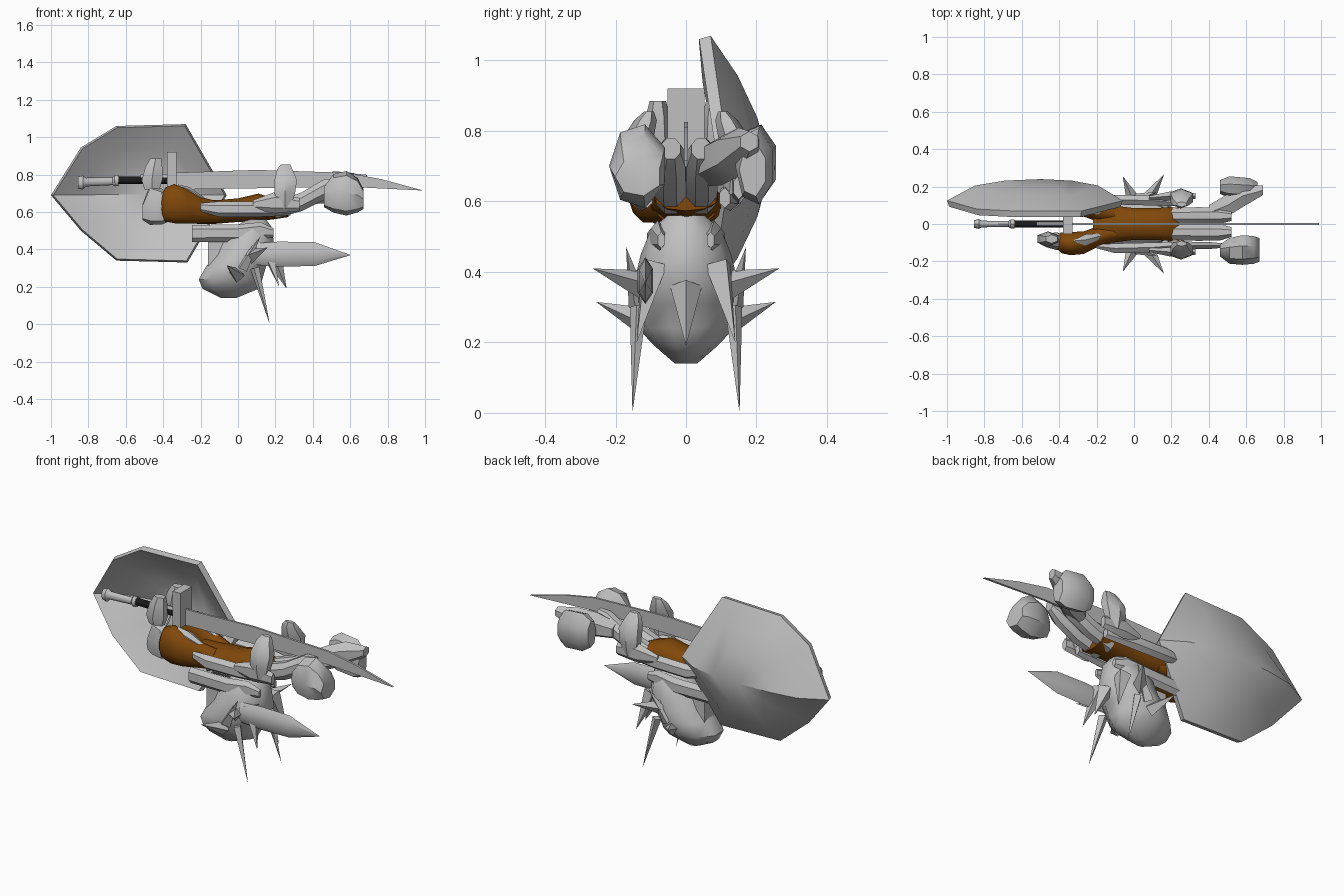
import bpy, bmesh, math
from mathutils import Vector

if "Cube" in bpy.data.objects:
    bpy.data.objects.remove(bpy.data.objects["Cube"])


def material(name, rgb):
    m = bpy.data.materials.new(name)
    m.diffuse_color = (*rgb, 1)
    m.use_nodes = True
    m.node_tree.nodes["Principled BSDF"].inputs["Base Color"].default_value = m.diffuse_color
    return m


STEEL = material("grey steel", (0.53, 0.53, 0.53))
LEATHER = material("brown leather", (0.22, 0.065, 0.003))
GRIP = material("black grip", (0.01, 0.01, 0.01))


def finish(name, bm, mat, mirror=False, angle=38):
    bmesh.ops.recalc_face_normals(bm, faces=bm.faces)
    me = bpy.data.meshes.new(name)
    bm.to_mesh(me)
    bm.free()
    for p in me.polygons:
        p.use_smooth = True
    me.set_sharp_from_angle(angle=math.radians(angle))
    me.materials.append(mat)
    ob = bpy.data.objects.new(name, me)
    bpy.context.collection.objects.link(ob)
    if mirror:
        mod = ob.modifiers.new("mirror", 'MIRROR')
        mod.use_axis = (False, True, False)
        mod.use_mirror_merge = False
    return ob


def bridge(bm, loops):
    for a, b in zip(loops, loops[1:]):
        n = len(a)
        for i in range(n):
            j = (i + 1) % n
            bm.faces.new((a[i], a[j], b[j], b[i]))


def loft(name, rings, mat=STEEL, n=8, axis='x', mirror=False, angle=38):
    """rings: (x, y, z, half size a, half size b), sections across the axis"""
    bm = bmesh.new()
    loops = []
    for x, y, z, a, b in rings:
        loop = []
        for i in range(n):
            t = math.tau * (i + 0.5) / n
            k = 1 / math.cos(math.pi / n)
            u, v = a * k * math.cos(t), b * k * math.sin(t)
            loop.append(bm.verts.new((x, y + u, z + v) if axis == 'x' else (x + u, y + v, z)))
        loops.append(loop)
    bridge(bm, loops)
    bm.faces.new(loops[0])
    bm.faces.new(loops[-1])
    return finish(name, bm, mat, mirror, angle)


def spike(name, base, tip, r, n=4, mirror=False):
    bm = bmesh.new()
    base, tip = Vector(base), Vector(tip)
    d = (tip - base)
    bmesh.ops.create_cone(bm, cap_ends=True, segments=n, radius1=r, radius2=0, depth=d.length)
    q = d.to_track_quat('Z', 'Y')
    for v in bm.verts:
        v.co = q @ v.co + (base + tip) / 2
    return finish(name, bm, STEEL, mirror)


def plate(name, outline, half, y=0.0):
    """flat outline in xz, given a thickness in y"""
    bm = bmesh.new()
    bridge(bm, [[bm.verts.new((x, y + s, z)) for x, z in outline] for s in (-half, half)])
    bm.verts.ensure_lookup_table()
    n = len(outline)
    bm.faces.new(bm.verts[:n])
    bm.faces.new(bm.verts[n:])
    return finish(name, bm, STEEL, angle=20)


# shield: domed, pointed at both ends, shallow towards its corners
rim = [(-1, .69), (-.84, .945), (-.65, 1.06), (-.28, 1.07),
       (-.06, .69), (-.27, .33), (-.65, .34), (-.84, .5)]
rim_y = [.125, .08, .07, .07, .125, .07, .07, .08]
bm = bmesh.new()
cx, cz = -.5, .695
sheets = []
for inset, off in ((1, 0), (.975, .033)):
    loops = []
    for s, corner, tip in ((1, 0, 0), (.7, .45, .7), (.38, .78, .93)):
        loop = []
        for i, ((x, z), y) in enumerate(zip(rim, rim_y)):
            mix = tip if i in (0, 4) else corner
            loop.append(bm.verts.new((cx + (x - cx) * s * inset, y + (.24 - y) * mix - off,
                                      cz + (z - cz) * s * inset)))
        loops.append(loop)
    bridge(bm, loops)
    c = bm.verts.new((cx, .24 - off, cz))
    for i in range(8):
        bm.faces.new((loops[-1][i], loops[-1][(i + 1) % 8], c))
    sheets.append(loops[0])
bridge(bm, sheets)
finish("shield", bm, STEEL, angle=30)

# sword
plate("sword_blade", [(-.34, .72), (.58, .735), (.99, .715), (.77, .775),
                      (.58, .81), (.1, .825), (-.34, .81)], .006)
plate("sword_guard", [(-.38, .72), (-.33, .72), (-.33, .92), (-.38, .92)], .053)
loft("sword_grip", [(-.65, 0, .77, .019, .019), (-.37, 0, .77, .019, .019)], GRIP, 10)
loft("sword_grip_collar", [(-.52, 0, .78, .012, .021), (-.38, 0, .78, .012, .021)], STEEL, 8)
loft("sword_pommel", [(-.855, 0, .757, .02, .03), (-.83, 0, .757, .026, .036),
                      (-.815, 0, .76, .018, .022), (-.67, 0, .765, .015, .02),
                      (-.66, 0, .767, .024, .028), (-.64, 0, .768, .024, .028)], STEEL, 10)

# leather tunic: waist plus two shoulder lobes
loft("tunic_waist", [(-.22, 0, .60, .08, .06), (-.12, 0, .60, .10, .06), (0, 0, .61, .085, .06),
                     (.11, 0, .625, .085, .07), (.2, 0, .615, .09, .05), (.27, 0, .605, .085, .03)],
     LEATHER, 10, angle=60)
loft("tunic_shoulder", [(-.41, -.10, .63, .035, .05), (-.39, -.10, .64, .055, .09),
                        (-.34, -.105, .645, .062, .105), (-.27, -.10, .63, .06, .09),
                        (-.2, -.07, .61, .055, .07), (-.1, -.05, .60, .04, .055)],
     LEATHER, 12, mirror=True, angle=60)
loft("shoulder_scale", [(-.32, -.09, .735, .005, .01), (-.26, -.085, .705, .03, .025),
                        (-.16, -.06, .65, .012, .012)], STEEL, 6, mirror=True)

# side plates and lower guards
loft("side_plate", [(-.2, -.12, .625, .01, .02), (-.1, -.13, .615, .026, .036),
                    (.1, -.125, .615, .026, .036), (.28, -.11, .61, .015, .025)],
     STEEL, 6, mirror=True)
loft("lower_guard", [(-.245, -.08, .485, .02, .04), (0, -.085, .487, .025, .04),
                     (.12, -.08, .50, .02, .04), (.19, -.07, .49, .01, .02)],
     STEEL, 6, mirror=True)

# shoulder pads and knee pads
loft("shoulder_cuff", [(-.51, -.08, .60, .02, .04), (-.47, -.085, .64, .035, .10),
                       (-.41, -.09, .63, .045, .09), (-.38, -.09, .62, .03, .07)],
     STEEL, 7, mirror=True)
loft("shoulder_tip", [(-.46, -.08, .72, .04, .025), (-.46, -.08, .77, .055, .035),
                      (-.45, -.08, .84, .045, .03), (-.44, -.08, .885, .03, .02)],
     STEEL, 6, axis='z', mirror=True)
loft("knee_pad", [(.25, -.14, .62, .03, .03), (.25, -.15, .70, .055, .035),
                  (.255, -.14, .77, .06, .04), (.25, -.115, .83, .04, .028),
                  (.255, -.105, .855, .025, .012)], STEEL, 6, axis='z', mirror=True)
loft("thigh_plate", [(.08, -.14, .64, .01, .02), (.2, -.15, .65, .025, .05),
                     (.33, -.15, .64, .015, .03)], STEEL, 6, mirror=True)

# leg flaps rising to the boots
loft("leg_flap", [(.2, -.043, .61, .042, .045), (.34, -.045, .655, .045, .05),
                  (.46, -.045, .72, .043, .055), (.52, -.043, .75, .027, .03)],
     STEEL, 8, mirror=True)
loft("back_shin", [(.40, .06, .69, .04, .04), (.5, .10, .715, .06, .06),
                   (.58, .15, .74, .06, .06), (.69, .18, .77, .025, .025)], STEEL, 6)
loft("front_boot", [(.46, -.14, .68, .03, .05), (.51, -.14, .70, .065, .095),
                    (.58, -.135, .70, .075, .11), (.64, -.135, .69, .07, .085),
                    (.67, -.135, .67, .06, .05)], STEEL, 7)
loft("back_boot", [(.46, .2, .71, .035, .07), (.51, .2, .71, .055, .10),
                   (.62, .195, .70, .05, .10), (.66, .19, .69, .035, .07)], STEEL, 7)

# helmet hanging below
loft("helmet", [(-.05, 0, .14, .04, .03), (-.04, 0, .19, .15, .085), (-.04, 0, .24, .17, .13),
                (-.01, 0, .31, .16, .145), (.04, 0, .37, .16, .14), (.05, 0, .45, .14, .122),
                (.08, 0, .52, .10, .095), (.1, 0, .56, .05, .05)],
     STEEL, 10, axis='z', angle=45)
plate("helmet_cheek", [(-.16, .31), (-.06, .31), (-.06, .44), (-.16, .44)], .06)
spike("nose_guard", (.19, 0, .36), (.26, 0, .19), .045)
spike("cheek_spike", (.15, -.09, .42), (.22, -.14, .2), .045, mirror=True)

# dagger beside the helmet
loft("dagger_blade", [(.1, -.115, .375, .02, .05), (.22, -.115, .375, .022, .058),
                      (.41, -.115, .375, .018, .055), (.6, -.115, .37, .001, .001)], STEEL, 6)

# side and hanging spikes
spike("upper_spike", (.06, -.11, .36), (.16, -.265, .41), .045, mirror=True)
spike("lower_spike", (0, -.12, .26), (-.06, -.255, .315), .04, mirror=True)
spike("hanging_spike", (.09, -.135, .30), (.17, -.152, .0), .025, mirror=True)
spike("rear_fin", (.02, -.13, .30), (.12, -.17, .47), .035, mirror=True)
